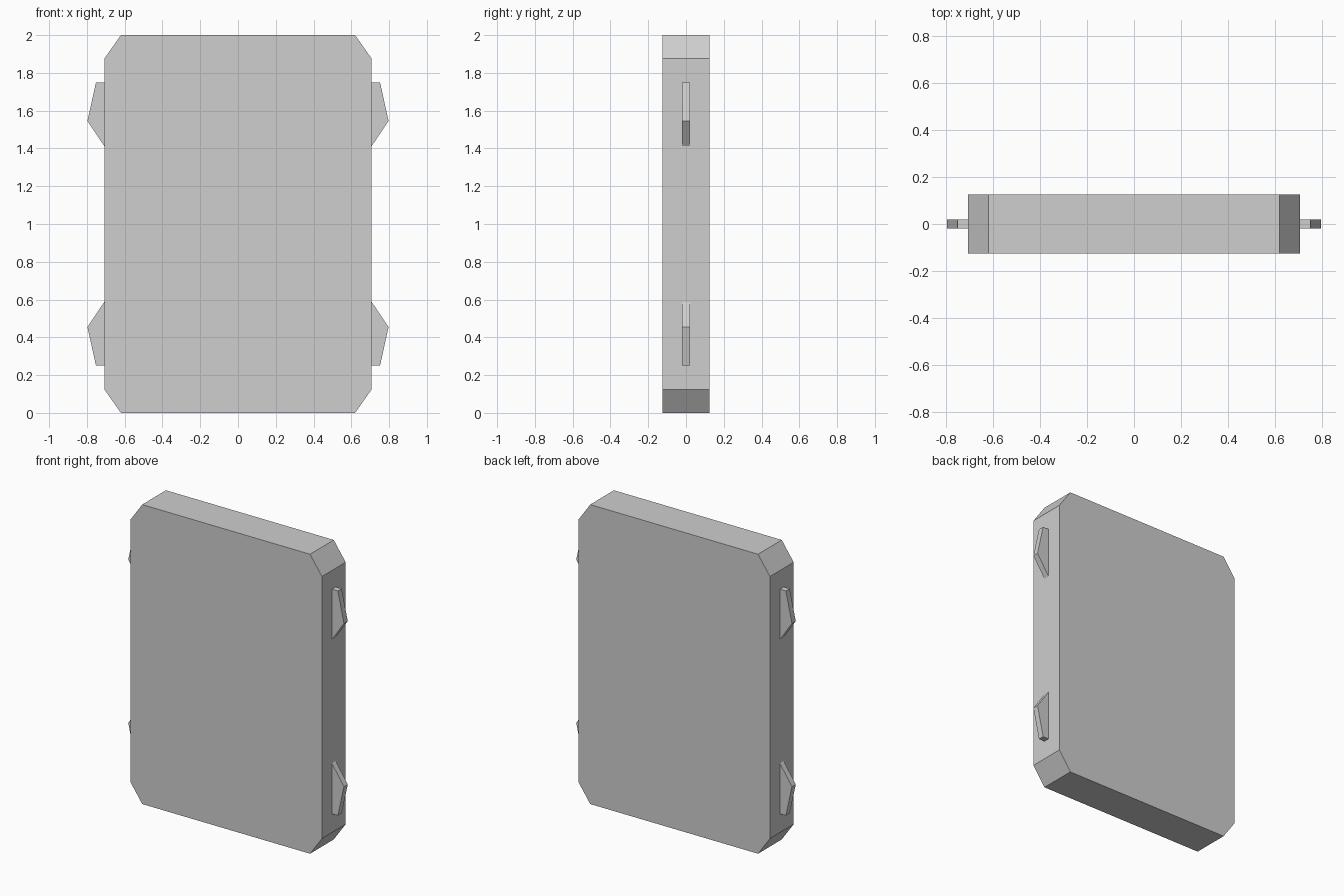
import bpy, bmesh

if "Cube" in bpy.data.objects:
    bpy.data.objects.remove(bpy.data.objects["Cube"])

grey = bpy.data.materials.new("light_grey")
grey.diffuse_color = (0.62, 0.62, 0.62, 1)
grey.use_nodes = True
grey.node_tree.nodes["Principled BSDF"].inputs["Base Color"].default_value = grey.diffuse_color


def plate(name, profile, half):
    """Extrude an x/z outline symmetrically along y."""
    bm = bmesh.new()
    face = bm.faces.new([bm.verts.new((x, -half, z)) for x, z in profile])
    ext = bmesh.ops.extrude_face_region(bm, geom=[face])
    verts = [v for v in ext["geom"] if isinstance(v, bmesh.types.BMVert)]
    bmesh.ops.translate(bm, verts=verts, vec=(0, 2 * half, 0))
    bmesh.ops.recalc_face_normals(bm, faces=bm.faces)
    mesh = bpy.data.meshes.new(name)
    bm.to_mesh(mesh)
    bm.free()
    mesh.materials.append(grey)
    obj = bpy.data.objects.new(name, mesh)
    bpy.context.collection.objects.link(obj)
    return obj


# Main slab with cut corners
W, C = 0.708, 0.62
plate("panel", [(-C, 0), (C, 0), (W, 0.125), (W, 1.875),
                (C, 2), (-C, 2), (-W, 1.875), (-W, 0.125)], 0.125)

# Side tabs, mirrored left/right and top/bottom
tab = [(0.69, 0.75), (0.752, 0.75), (0.797, 0.545), (W, 0.413), (0.69, 0.413)]
for sx, side in ((1, "right"), (-1, "left")):
    for sz, level in ((1, "upper"), (-1, "lower")):
        plate(f"{level}_{side}_tab", [(sx * x, 1 + sz * z) for x, z in tab], 0.02)
